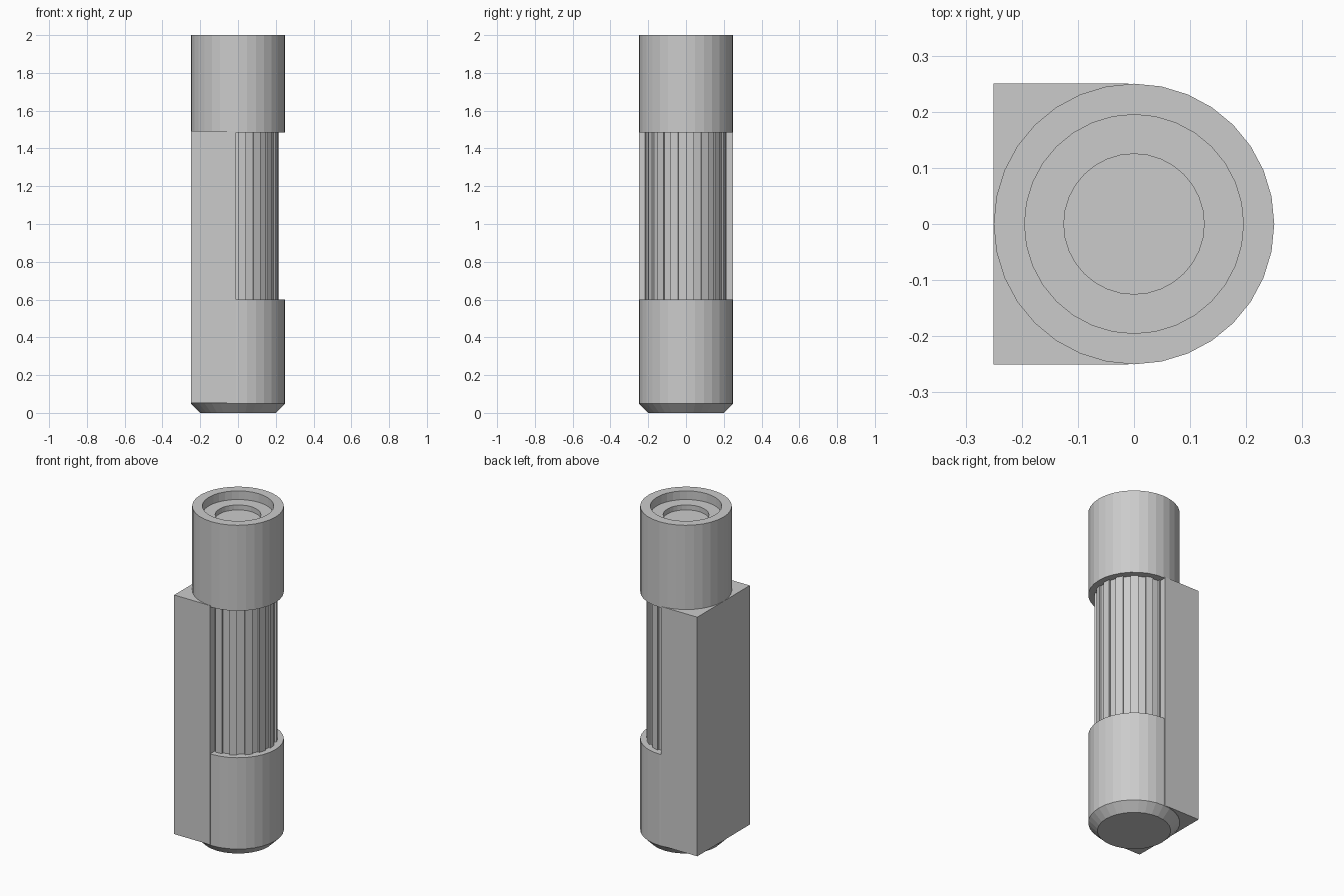
import bpy, bmesh
from math import cos, sin, tau

if "Cube" in bpy.data.objects:
    bpy.data.objects.remove(bpy.data.objects["Cube"])

SIDES = 32


def finish(name, bm):
    bmesh.ops.recalc_face_normals(bm, faces=bm.faces)
    mesh = bpy.data.meshes.new(name)
    bm.to_mesh(mesh)
    bm.free()
    obj = bpy.data.objects.new(name, mesh)
    bpy.context.collection.objects.link(obj)
    return obj


def loft(name, rings):
    """Join closed rings of points, capping both ends."""
    bm = bmesh.new()
    loops = [[bm.verts.new(p) for p in ring] for ring in rings]
    n = len(loops[0])
    for a, b in zip(loops, loops[1:]):
        for i in range(n):
            j = (i + 1) % n
            bm.faces.new((a[i], a[j], b[j], b[i]))
    bm.faces.new(loops[0][::-1])
    bm.faces.new(loops[-1])
    return finish(name, bm)


def polar(r, k, z):
    a = tau * k / SIDES
    return (r * cos(a), r * sin(a), z)


def lathe(name, profile):
    return loft(name, [[polar(r, k, z) for k in range(SIDES)] for r, z in profile])


# Lower barrel with chamfered foot
lathe("lower_barrel", [(0.20, 0), (0.25, 0.05), (0.25, 0.60)])

# Upper barrel with stepped recess in its top
lathe("upper_barrel", [(0.25, 1.485), (0.25, 2.0), (0.195, 2.0), (0.195, 1.948),
                       (0.125, 1.948), (0.125, 1.918)])

# Ribbed grip: alternate sides are raised, with radial walls between them
ribs = []
for k in range(SIDES):
    r = 0.216 if k % 2 == 0 else 0.205
    ribs += [(r, k), (r, k + 1)]
loft("ribbed_grip", [[polar(r, k, z) for r, k in ribs] for z in (0.60, 1.485)])

# Square backing block on the left half
bm = bmesh.new()
bmesh.ops.create_cube(bm, size=1)
for v in bm.verts:
    v.co = (-0.13 + v.co.x * 0.24, v.co.y * 0.5, 0.7725 + v.co.z * 1.44)
finish("backing_block", bm)
